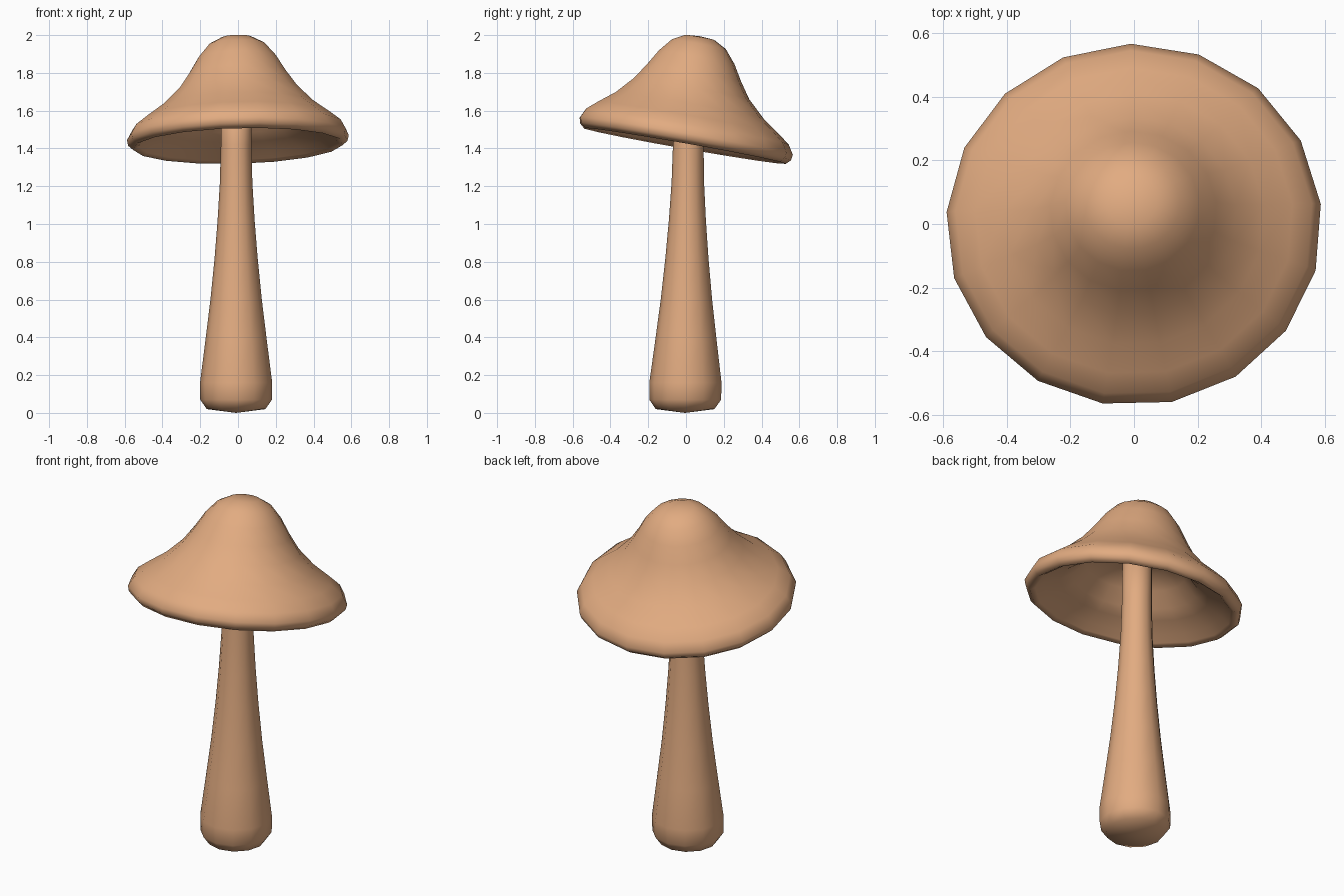
import bpy, bmesh, math
from mathutils import Matrix, Vector

if "Cube" in bpy.data.objects:
    bpy.data.objects.remove(bpy.data.objects["Cube"])

tan = bpy.data.materials.new("mushroom tan")
tan.diffuse_color = (0.76, 0.41, 0.22, 1)
tan.use_nodes = True
tan.node_tree.nodes["Principled BSDF"].inputs["Base Color"].default_value = tan.diffuse_color


def lathe(name, profile, sides, start, place):
    """Spin (radius, height) points into a closed smooth solid; place() moves each point."""
    bm = bmesh.new()
    rings = []
    for r, h in profile:
        if r == 0:
            rings.append([bm.verts.new(place(Vector((0, 0, h))))])
            continue
        ring = []
        for i in range(sides):
            a = math.radians(start) + 2 * math.pi * i / sides
            ring.append(bm.verts.new(place(Vector((r * math.cos(a), r * math.sin(a), h)))))
        rings.append(ring)
    for a, b in zip(rings, rings[1:]):
        for i in range(sides):
            j = (i + 1) % sides
            if len(a) == 1:
                bm.faces.new((a[0], b[i], b[j]))
            elif len(b) == 1:
                bm.faces.new((a[i], b[0], a[j]))
            else:
                bm.faces.new((a[i], b[i], b[j], a[j]))
    bmesh.ops.recalc_face_normals(bm, faces=bm.faces)
    for f in bm.faces:
        f.smooth = True
    mesh = bpy.data.meshes.new(name)
    bm.to_mesh(mesh)
    bm.free()
    mesh.materials.append(tan)
    ob = bpy.data.objects.new(name, mesh)
    bpy.context.collection.objects.link(ob)
    return ob


# stem: bulbous foot tapering to a thin neck
stem_profile = [(0, 0), (0.155, 0.02), (0.19, 0.07), (0.191, 0.16),
                (0.163, 0.38), (0.136, 0.6), (0.114, 0.82), (0.098, 1.02),
                (0.086, 1.22), (0.081, 1.42), (0.081, 1.7), (0, 1.72)]
lathe("stem", stem_profile, 12, 0,
      lambda p: p + Vector((-0.01, -0.005 + 0.012 * p.z, 0)))

# cap: bell with a rolled rim and hollow underside, tipped towards the back
tilt = (Matrix.Translation((0, 0, 1.415))
        @ Matrix.Rotation(math.radians(-10), 4, 'X')
        @ Matrix.Rotation(math.radians(-1.5), 4, 'Y'))


def place_cap(p):
    lean = min(1, max(0, p.z / 0.3))
    return tilt @ Vector((p.x + 0.008 * lean, p.y * 0.978 - 0.008 - 0.02 * lean, p.z))


cap_profile = [(0, 0.583), (0.08, 0.577), (0.15, 0.54), (0.21, 0.47), (0.262, 0.385),
               (0.322, 0.3), (0.41, 0.213), (0.50, 0.148), (0.562, 0.1), (0.59, 0.05),
               (0.583, 0.02), (0.557, -0.003), (0.53, 0.012), (0.49, 0.045),
               (0.40, 0.085), (0.34, 0.125), (0.27, 0.2), (0.18, 0.255), (0.08, 0.275), (0, 0.28)]
lathe("cap", cap_profile, 17, 91, place_cap)
